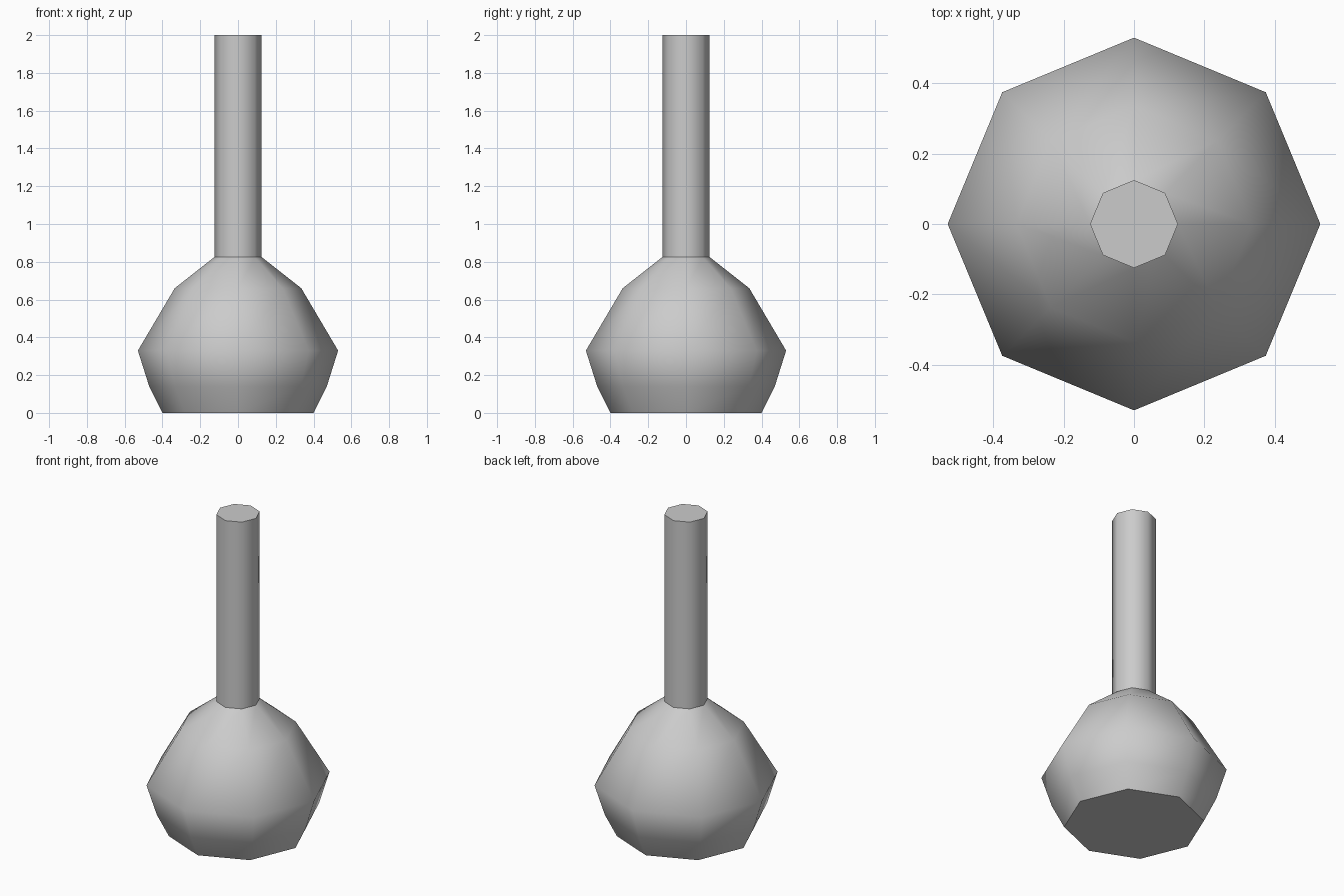
import bpy
import bmesh
import math

SIDES = 8

cube = bpy.data.objects.get("Cube")
if cube:
    bpy.data.objects.remove(cube, do_unlink=True)

# Single plain grey
grey = bpy.data.materials.new("plain_grey")
grey.use_nodes = True
colour = (0.6, 0.6, 0.6, 1)
grey.diffuse_color = colour
grey.node_tree.nodes["Principled BSDF"].inputs["Base Color"].default_value = colour


def turned_part(name, profile, cap_bottom=True, cap_top=True):
    """Sweep a (radius, height) profile round z and cap its ends."""
    bm = bmesh.new()
    rings = []
    for radius, height in profile:
        angles = [math.tau * i / SIDES for i in range(SIDES)]
        rings.append([bm.verts.new((radius * math.cos(a), radius * math.sin(a), height))
                      for a in angles])
    for low, high in zip(rings, rings[1:]):
        for i in range(SIDES):
            j = (i + 1) % SIDES
            bm.faces.new((low[i], low[j], high[j], high[i]))
    if cap_bottom:
        bm.faces.new(rings[0][::-1])
    if cap_top:
        bm.faces.new(rings[-1])
    mesh = bpy.data.meshes.new(name)
    bm.to_mesh(mesh)
    bm.free()
    mesh.materials.append(grey)
    obj = bpy.data.objects.new(name, mesh)
    bpy.context.collection.objects.link(obj)
    bpy.ops.object.select_all(action="DESELECT")
    obj.select_set(True)
    bpy.context.view_layer.objects.active = obj
    bpy.ops.object.shade_smooth_by_angle(angle=math.radians(55))
    return obj


# Round flask body with a flat base
turned_part("flask_body",
            [(0.40, 0), (0.47, 0.14), (0.53, 0.33), (0.335, 0.66), (0.125, 0.825)],
            cap_top=False)

# Long straight neck with a closed top
turned_part("flask_neck", [(0.125, 0.825), (0.125, 2)], cap_bottom=False)
